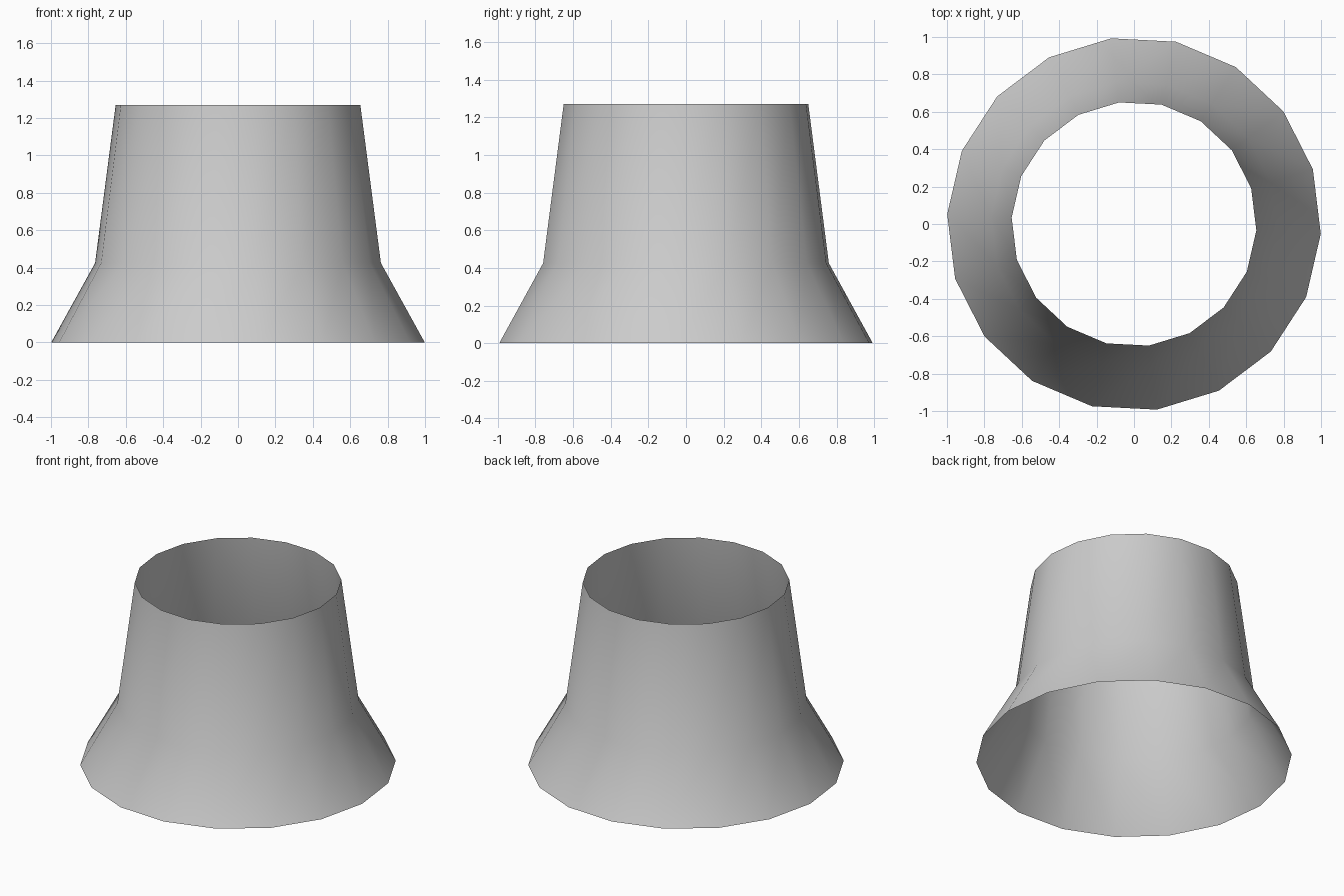
import bpy, bmesh, math

if "Cube" in bpy.data.objects:
    bpy.data.objects.remove(bpy.data.objects["Cube"])

SIDES = 18
PHASE = math.radians(-3.0)
# (radius, height) from the flared foot to the open rim
PROFILE = [(1.0, 0.0), (0.765, 0.425), (0.655, 1.27)]

# single plain grey
grey = bpy.data.materials.new("plain grey")
grey.diffuse_color = (0.6, 0.6, 0.6, 1)
grey.use_nodes = True
grey.node_tree.nodes["Principled BSDF"].inputs["Base Color"].default_value = grey.diffuse_color

# open flared collar: rings of the profile bridged with quads
bm = bmesh.new()
rings = []
for r, z in PROFILE:
    rings.append([bm.verts.new((r * math.cos(PHASE + i * math.tau / SIDES),
                                r * math.sin(PHASE + i * math.tau / SIDES), z))
                  for i in range(SIDES)])
for low, high in zip(rings, rings[1:]):
    for i in range(SIDES):
        j = (i + 1) % SIDES
        bm.faces.new((low[i], low[j], high[j], high[i])).smooth = True

mesh = bpy.data.meshes.new("flared_collar")
bm.to_mesh(mesh)
bm.free()
mesh.materials.append(grey)
collar = bpy.data.objects.new("flared_collar", mesh)
bpy.context.collection.objects.link(collar)
